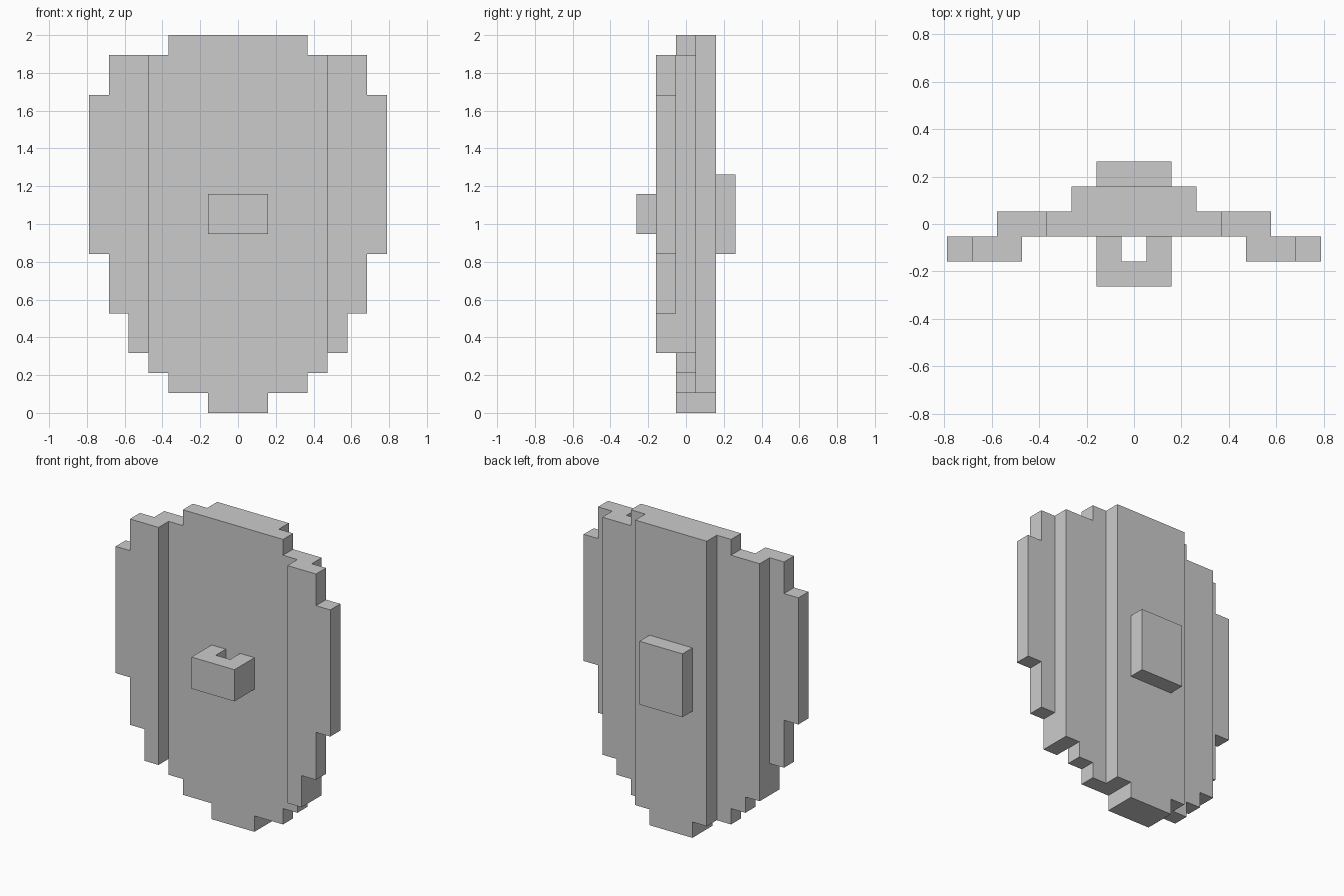
import bpy
import bmesh

if "Cube" in bpy.data.objects:
    bpy.data.objects.remove(bpy.data.objects["Cube"])

U = 2 / 19  # one block of the grid; the shield is 19 blocks tall


def prism(name, outline, start, depth, axis="y"):
    """Extrude a flat outline (in blocks) along y (outline is x,z) or z (outline is x,y)."""
    def place(a, b):
        return (a * U, start * U, b * U) if axis == "y" else (a * U, b * U, start * U)

    bm = bmesh.new()
    face = bm.faces.new([bm.verts.new(place(a, b)) for a, b in outline])
    grown = bmesh.ops.extrude_face_region(bm, geom=[face])["geom"]
    move = (0, depth * U, 0) if axis == "y" else (0, 0, depth * U)
    bmesh.ops.translate(bm, vec=move, verts=[v for v in grown if isinstance(v, bmesh.types.BMVert)])
    bmesh.ops.recalc_face_normals(bm, faces=bm.faces)
    mesh = bpy.data.meshes.new(name)
    bm.to_mesh(mesh)
    bm.free()
    obj = bpy.data.objects.new(name, mesh)
    bpy.context.collection.objects.link(obj)
    return obj


def mirrored(half):
    """Complete a right-hand outline with its reflection in x = 0."""
    return half + [(-x, z) for x, z in reversed(half)]


# Shield body: central back ridge and the wider middle plate
prism("back_ridge", mirrored([(1.5, 0), (1.5, 1), (2.5, 1), (2.5, 19)]), 0.5, 1)
prism("middle_plate", mirrored([(1.5, 0), (1.5, 1), (3.5, 1), (3.5, 2), (4.5, 2), (4.5, 3),
                                (5.5, 3), (5.5, 18), (3.5, 18), (3.5, 19)]), -0.5, 1)

# Stepped side wings
wing = [(4.5, 3), (5.5, 3), (5.5, 5), (6.5, 5), (6.5, 8), (7.5, 8),
        (7.5, 16), (6.5, 16), (6.5, 18), (4.5, 18)]
for side, sign in (("right", 1), ("left", -1)):
    prism(f"{side}_wing", [(sign * x, z) for x, z in wing], -1.5, 1)

# Raised boss on the back
prism("boss", mirrored([(1.5, 8), (1.5, 12)]), 1.5, 1)

# U-shaped grip on the front
prism("grip", mirrored([(1.5, -2.5), (1.5, -0.5), (0.5, -0.5), (0.5, -1.5)]), 9, 2, axis="z")
